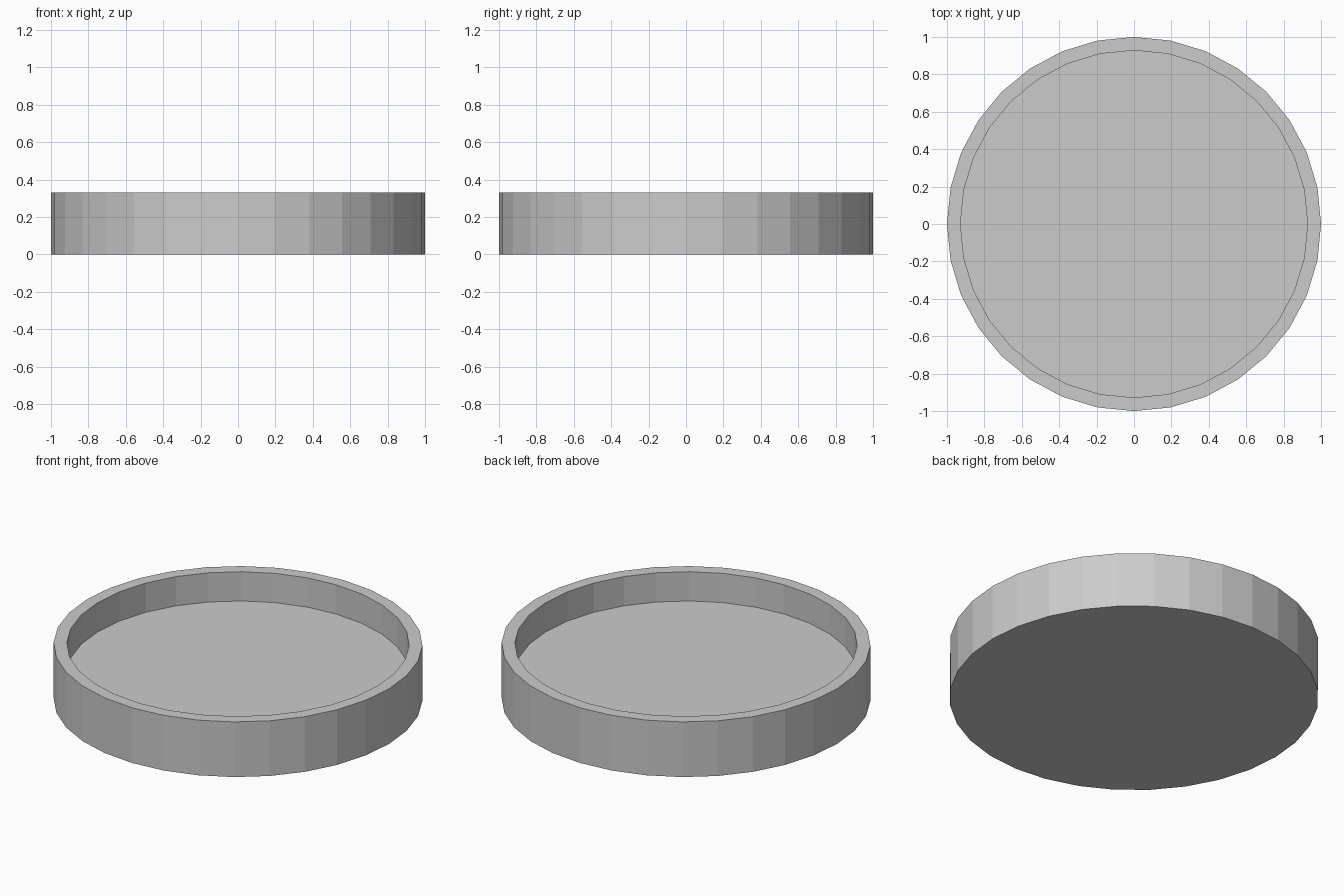
import bpy, bmesh
from math import sin, cos, tau

if "Cube" in bpy.data.objects:
    bpy.data.objects.remove(bpy.data.objects["Cube"])

SIDES = 32
# Profile (radius, z): outer bottom, outer rim, inner rim, inner floor edge
PROFILE = [(1.0, 0.0), (1.0, 0.33), (0.928, 0.33), (0.928, 0.155)]

bm = bmesh.new()
rings = [[bm.verts.new((r * cos(tau * i / SIDES), r * sin(tau * i / SIDES), z))
          for i in range(SIDES)] for r, z in PROFILE]

# Outer wall, rim and inner wall
for a, b in zip(rings, rings[1:]):
    for i in range(SIDES):
        j = (i + 1) % SIDES
        bm.faces.new((a[i], a[j], b[j], b[i]))

# Underside and raised inner floor
bm.faces.new(rings[0][::-1])
bm.faces.new(rings[-1])

mesh = bpy.data.meshes.new("round_tray")
bm.to_mesh(mesh)
bm.free()
bpy.context.collection.objects.link(bpy.data.objects.new("round_tray", mesh))
